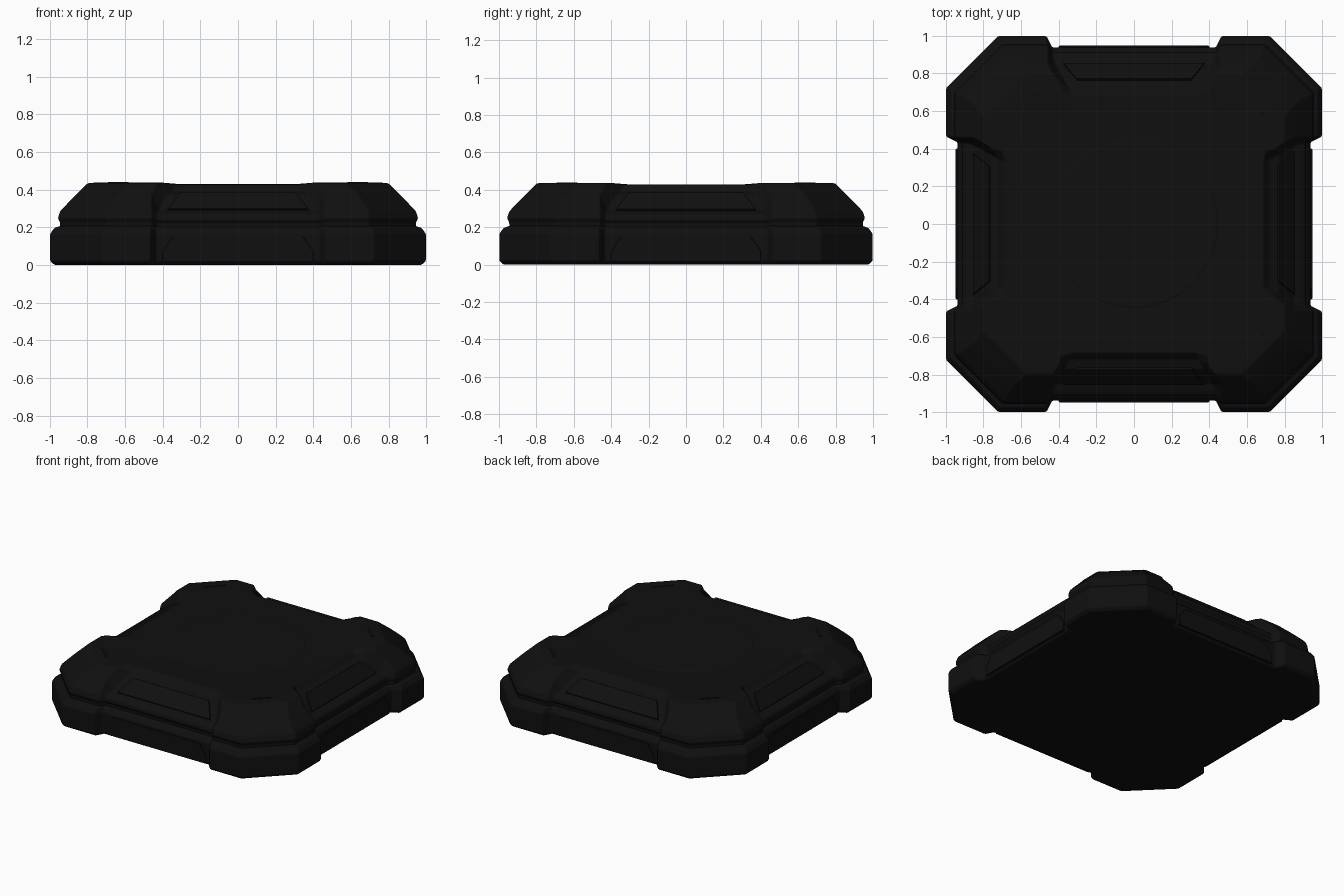
import bpy, bmesh
from math import radians, pi
from mathutils import Matrix, Vector

if "Cube" in bpy.data.objects:
    bpy.data.objects.remove(bpy.data.objects["Cube"])

black = bpy.data.materials.new("matte_black")
black.diffuse_color = (0.005, 0.005, 0.005, 1)
black.use_nodes = True
black.node_tree.nodes["Principled BSDF"].inputs["Base Color"].default_value = black.diffuse_color


def finish(bm, name, bevel=0.008):
    bmesh.ops.recalc_face_normals(bm, faces=bm.faces)
    for f in bm.faces:
        f.smooth = True
    me = bpy.data.meshes.new(name)
    bm.to_mesh(me)
    bm.free()
    ob = bpy.data.objects.new(name, me)
    bpy.context.collection.objects.link(ob)
    me.materials.append(black)
    if bevel:
        b = ob.modifiers.new("soft_edges", 'BEVEL')
        b.width, b.segments = bevel, 2
        b.limit_method, b.angle_limit = 'ANGLE', radians(16)
        b.harden_normals = True
    return ob


def ring(c, zc, m, zm, n, d, s):
    """Chamfered square: corner blocks at c, recessed side middles at m."""
    t = s - c
    side = [(-t, -c, zc), (-n - d, -c, zc), (-n, -m, zm),
            (n, -m, zm), (n + d, -c, zc), (t, -c, zc)]
    return [Matrix.Rotation(q * pi / 2, 3, 'Z') @ Vector(p)
            for q in range(4) for p in side]


def loft(name, rows, cap_bottom, cap_top):
    bm = bmesh.new()
    loops = [[bm.verts.new(p) for p in ring(*r)] for r in rows]
    for a, b in zip(loops, loops[1:]):
        for i in range(len(a)):
            j = (i + 1) % len(a)
            bm.faces.new((a[i], a[j], b[j], b[i]))
    if cap_bottom:
        bm.faces.new(loops[0][::-1])
    if cap_top:
        bm.faces.new(loops[-1])
    # open loft edges: make sure outward orientation is kept by recalculation
    return finish(bm, name)


def prism(name, front, back, turn, bevel=0.004):
    """Closed solid between two matching outlines, turned about z."""
    bm = bmesh.new()
    a = [bm.verts.new(p) for p in front]
    b = [bm.verts.new(p) for p in back]
    bm.faces.new(a)
    bm.faces.new(b[::-1])
    for i in range(len(a)):
        j = (i + 1) % len(a)
        bm.faces.new((a[i], b[i], b[j], a[j]))
    bmesh.ops.rotate(bm, verts=bm.verts, matrix=Matrix.Rotation(turn, 3, 'Z'))
    return finish(bm, name, bevel)


# Lower tray: corner c, z | middle m, z | notch half width, slant, chamfer sum
seam = (0.945, 0.207, 0.90, 0.202, 0.43, 0.03, 1.64)
loft("base_tray", [
    (0.975, 0.0, 0.92, 0.0, 0.435, 0.03, 1.685),
    (0.998, 0.02, 0.938, 0.02, 0.435, 0.03, 1.72),
    (0.998, 0.165, 0.938, 0.165, 0.435, 0.03, 1.72),
    (0.975, 0.197, 0.92, 0.192, 0.435, 0.03, 1.685),
    seam], True, False)

# Upper lid with sloped shoulders and side recesses
loft("lid", [
    seam,
    (0.945, 0.227, 0.90, 0.222, 0.43, 0.03, 1.64),
    (0.957, 0.247, 0.915, 0.238, 0.43, 0.03, 1.655),
    (0.945, 0.285, 0.91, 0.265, 0.43, 0.03, 1.635),
    (0.91, 0.322, 0.885, 0.28, 0.43, 0.03, 1.585),
    (0.855, 0.378, 0.85, 0.29, 0.42, 0.04, 1.49),
    (0.798, 0.435, 0.77, 0.375, 0.375, 0.055, 1.37),
    (0.76, 0.437, 0.72, 0.392, 0.345, 0.06, 1.33),
    (0.70, 0.437, 0.685, 0.428, 0.33, 0.06, 1.27),
    (0.60, 0.427, 0.60, 0.425, 0.25, 0.10, 1.10)], False, True)

for q in range(4):
    turn = q * pi / 2
    # Raised trapezoid panel on the tray side
    shape = [(-0.40, 0.015), (0.40, 0.015), (0.40, 0.075),
             (0.345, 0.152), (-0.345, 0.152), (-0.40, 0.075)]
    prism(f"tray_side_panel_{q}", [(x, -0.947, z) for x, z in shape],
          [(x, -0.92, z) for x, z in shape], turn)
    # Raised pad on the sloped lid recess
    pad = [(-0.375, -0.858, 0.298), (0.375, -0.858, 0.298),
           (0.305, -0.773, 0.389), (-0.305, -0.773, 0.389)]
    prism(f"lid_side_pad_{q}", pad,
          [(x, y + 0.02, z - 0.022) for x, y, z in pad], turn)
    # Short ridge across each top corner
    bar = [(-0.075, -0.905), (0.075, -0.905), (0.065, -0.885), (-0.065, -0.885)]
    prism(f"corner_ridge_{q}", [(x, y, 0.44) for x, y in bar],
          [(x, y, 0.42) for x, y in bar], turn + pi / 4, 0.002)

# Faint round disc on the lid centre
bm = bmesh.new()
bmesh.ops.create_cone(bm, cap_ends=True, segments=64, radius1=0.46, radius2=0.44,
                      depth=0.01, matrix=Matrix.Translation((0, 0, 0.424)))
finish(bm, "lid_center_disc", 0.0015)
